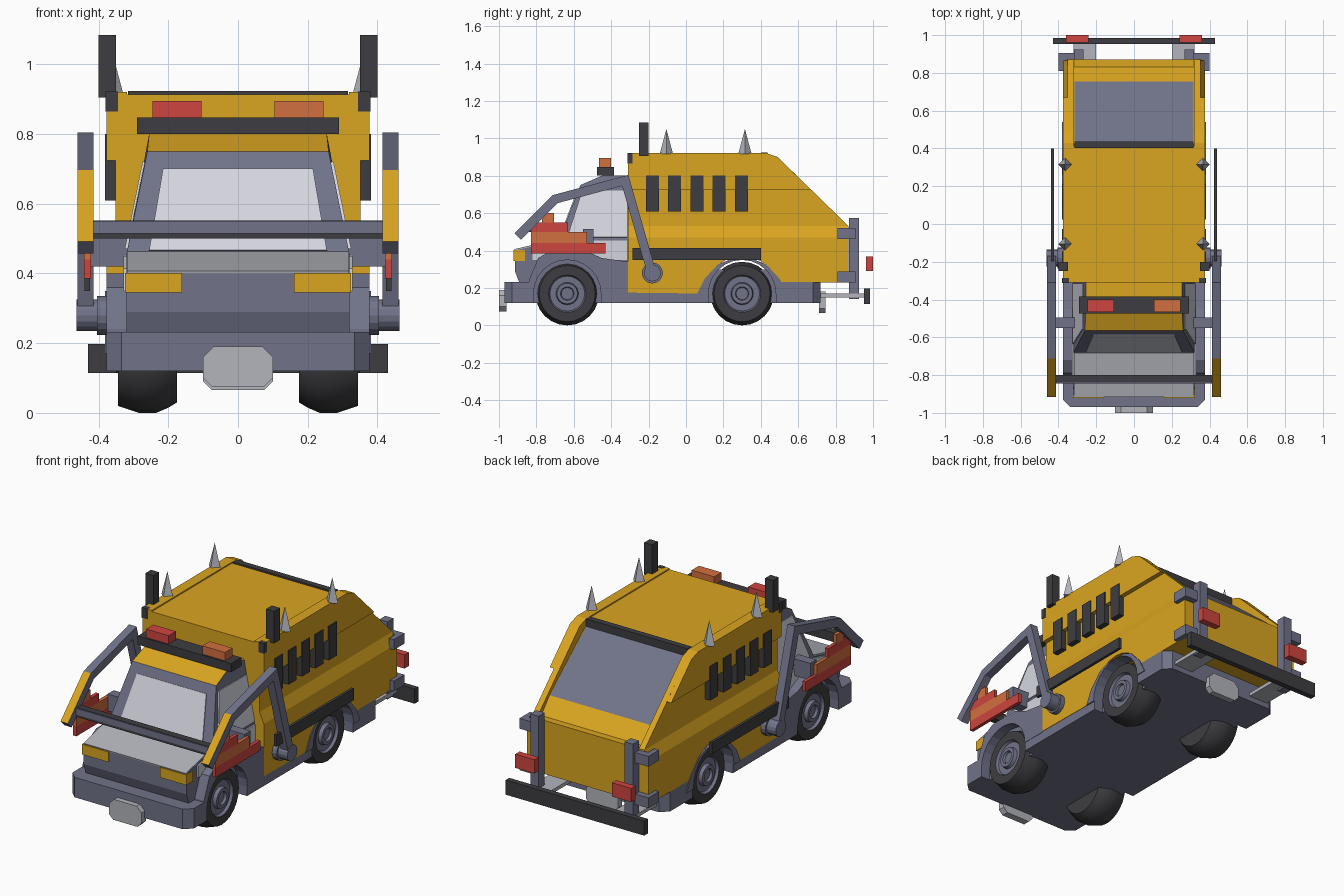
import bpy, bmesh, math
from mathutils import Vector

if "Cube" in bpy.data.objects:
    bpy.data.objects.remove(bpy.data.objects["Cube"])


def material(name, r, g, b):
    m = bpy.data.materials.new(name)
    m.diffuse_color = (r, g, b, 1)
    m.use_nodes = True
    m.node_tree.nodes["Principled BSDF"].inputs["Base Color"].default_value = m.diffuse_color
    return m


YELLOW = material("golden_yellow", 0.70, 0.376, 0.0144)
SLATE = material("slate_blue", 0.165, 0.172, 0.25)
DARK = material("dark_grey", 0.048, 0.048, 0.054)
PALE = material("pale_glass", 0.66, 0.67, 0.74)
GREY = material("light_grey", 0.45, 0.46, 0.50)
RED = material("red", 0.62, 0.06, 0.05)
ORANGE = material("orange", 0.64, 0.16, 0.05)


def finish(name, bm, *mats, rule=None):
    bmesh.ops.recalc_face_normals(bm, faces=bm.faces[:])
    bm.normal_update()
    if rule:
        for f in bm.faces:
            f.material_index = rule(f)
    me = bpy.data.meshes.new(name)
    bm.to_mesh(me)
    bm.free()
    for m in mats:
        me.materials.append(m)
    ob = bpy.data.objects.new(name, me)
    bpy.context.collection.objects.link(ob)
    return ob


def loft(bm, a, b):
    """Solid between two matching outlines."""
    va, vb = [bm.verts.new(p) for p in a], [bm.verts.new(p) for p in b]
    bm.faces.new(va)
    bm.faces.new(vb[::-1])
    for i in range(len(a)):
        j = (i + 1) % len(a)
        bm.faces.new((va[i], vb[i], vb[j], va[j]))


def flip(pts):
    return [(-p[0], p[1], p[2]) for p in pts]


def solid(name, a, b, *mats, mirror=False, rule=None):
    bm = bmesh.new()
    loft(bm, a, b)
    if mirror:
        loft(bm, flip(a), flip(b))
    return finish(name, bm, *mats, rule=rule)


def side(name, pts, x0, x1, *mats, mirror=False, rule=None):
    """Side profile (y, z) extruded along x."""
    return solid(name, [(x0, y, z) for y, z in pts], [(x1, y, z) for y, z in pts],
                 *mats, mirror=mirror, rule=rule)


def box(name, x0, x1, y0, y1, z0, z1, mat, mirror=False):
    return side(name, [(y0, z0), (y1, z0), (y1, z1), (y0, z1)], x0, x1, mat, mirror=mirror)


def plate(name, pts, mat, mirror=False, t=0.008):
    """Thin plate raised outward from a flat outline."""
    v = [Vector(p) for p in pts]
    n = (v[1] - v[0]).cross(v[2] - v[0]).normalized() * t
    return solid(name, v, [p + n for p in v], mat, mirror=mirror)


def arc(yc, r, n=12):
    return [(yc + r * math.cos(math.pi * i / n), 0.17 + r * math.sin(math.pi * i / n))
            for i in range(n + 1)]


FRONT_Y, REAR_Y = -0.635, 0.30

# Wheels: turned profile (x, radius), hub coloured by radius
tyre = [(0.175, 0), (0.175, 0.14), (0.2, 0.155), (0.235, 0.17), (0.285, 0.17), (0.345, 0.15),
        (0.345, 0.1), (0.33, 0.093), (0.33, 0.06), (0.35, 0.055), (0.35, 0.036),
        (0.336, 0.032), (0.336, 0)]
for label, yc in (("front", FRONT_Y), ("rear", REAR_Y)):
    for word, s in (("left", -1), ("right", 1)):
        bm, N = bmesh.new(), 24
        rings = [[bm.verts.new((s * x, yc + r * math.cos(2 * math.pi * k / N),
                                0.17 + r * math.sin(2 * math.pi * k / N))) for k in range(N)]
                 for x, r in tyre]
        for p, q in zip(rings, rings[1:]):
            for k in range(N):
                bm.faces.new((p[k], p[(k + 1) % N], q[(k + 1) % N], q[k]))
        bmesh.ops.remove_doubles(bm, verts=bm.verts[:], dist=1e-5)

        def hub(f):
            c = f.calc_center_median()
            return int(abs(c.x) > 0.325 and math.hypot(c.y - yc, c.z - 0.17) < 0.1)
        wheel = finish(f"{label}_{word}_wheel", bm, DARK, SLATE, rule=hub)
        bpy.context.view_layer.objects.active = wheel
        wheel.select_set(True)
        bpy.ops.object.shade_smooth_by_angle(angle=math.radians(25))
        wheel.select_set(False)

# Chassis, bumpers and sills
box("chassis", -0.32, 0.32, -0.85, 0.71, 0.12, 0.3, SLATE)
for name, e, y0, y1 in (("front_bumper", -1, -0.97, -0.815), ("rear_skirt", 1, 0.72, 0.48)):
    plan = [(-0.377, y1), (-0.377, y0 - e * 0.04), (-0.335, y0),
            (0.335, y0), (0.377, y0 - e * 0.04), (0.377, y1)]
    solid(name, [(x, y, 0.12) for x, y in plan], [(x, y, 0.232) for x, y in plan], SLATE)
box("sill", 0.3, 0.375, -0.455, 0.12, 0.12, 0.18, SLATE, True)
octagon = [(-0.1, 0.1), (-0.075, 0.075), (0.075, 0.075), (0.1, 0.1),
           (0.1, 0.16), (0.07, 0.19), (-0.07, 0.19), (-0.1, 0.16)]
for name, y0, y1, dz in (("front_plate", -1, -0.96, 0), ("rear_plate", 0.71, 0.745, -0.01)):
    solid(name, [(x, y0, z + dz) for x, z in octagon], [(x, y1, z + dz) for x, z in octagon], GREY)

# Wheel arches
side("front_fender", [(-0.84, 0.17), (-0.84, 0.24), (-0.79, 0.36), (-0.72, 0.40), (-0.54, 0.40),
                      (-0.45, 0.36), (-0.31, 0.34), (-0.31, 0.17)] + arc(FRONT_Y, 0.18),
     0.29, 0.377, SLATE, mirror=True)
side("rear_fender", [(0.06, 0.17), (0.10, 0.25), (0.17, 0.325), (0.23, 0.35), (0.37, 0.35),
                     (0.43, 0.325), (0.5, 0.25), (0.54, 0.17)] + arc(REAR_Y, 0.18),
     0.3, 0.382, SLATE, mirror=True)

# Cab: lower nose, tapered upper part with yellow roof
side("cab_nose", [(-0.88, 0.2), (-0.915, 0.29), (-0.915, 0.40), (-0.68, 0.455), (-0.31, 0.46),
                  (-0.31, 0.2)], -0.32, 0.32, SLATE)
cab = [(0.32, -0.68, 0.455), (0.26, -0.565, 0.75), (0.255, -0.45, 0.80),
       (0.255, -0.30, 0.80), (0.32, -0.30, 0.455)]
solid("cab_top", cab, flip(cab), SLATE, YELLOW,
      rule=lambda f: int(f.normal.z > 0.5 and f.calc_center_median().z > 0.7))
plate("hood", [(-0.318, -0.915, 0.40), (0.318, -0.915, 0.40), (0.318, -0.68, 0.455),
               (-0.318, -0.68, 0.455)], GREY)
plate("windshield", [(-0.255, -0.676, 0.465), (0.255, -0.676, 0.465), (0.215, -0.585, 0.70),
                     (-0.215, -0.585, 0.70)], PALE, t=0.005)


def on_cab(y, z):
    return (0.32 - (z - 0.455) * 0.2034, y, z)


plate("side_window", [on_cab(-0.635, 0.47), on_cab(-0.315, 0.47), on_cab(-0.315, 0.72),
                      on_cab(-0.555, 0.72)], PALE, True)
plate("door_panel", [(0.32, -0.82, 0.35), (0.32, -0.315, 0.35), (0.32, -0.315, 0.455),
                     (0.32, -0.68, 0.45), (0.32, -0.82, 0.415)], PALE, True)
box("headlight", 0.16, 0.324, -0.921, -0.86, 0.345, 0.402, YELLOW, True)

# Roof light bar
box("light_bar", -0.29, 0.29, -0.475, -0.385, 0.80, 0.848, DARK)
box("red_beacon", -0.245, -0.105, -0.465, -0.40, 0.848, 0.895, RED)
box("orange_beacon", 0.105, 0.245, -0.465, -0.40, 0.848, 0.895, ORANGE)

# Rear body: arched lower hull, shoulder, walls and recessed tailgate
side("lower_body", [(0.87, 0.23), (0.87, 0.47), (-0.31, 0.47), (-0.31, 0.175)]
     + arc(REAR_Y, 0.2)[::-1] + [(0.51, 0.23)], -0.377, 0.377, YELLOW)
solid("body_shoulder",
      [(-0.377, -0.31, 0.47), (0.377, -0.31, 0.47), (0.377, 0.87, 0.47), (-0.377, 0.87, 0.47)],
      [(-0.351, -0.31, 0.53), (0.351, -0.31, 0.53), (0.351, 0.87, 0.53), (-0.351, 0.87, 0.53)],
      YELLOW)
slope = [(0.49, 0.90), (0.43, 0.921), (-0.31, 0.921)]
side("body_wall", [(-0.31, 0.52), (0.87, 0.53)] + slope, 0.318, 0.351, YELLOW, mirror=True)
side("upper_side", [(-0.31, 0.724), (0.67, 0.724)] + slope, 0.35, 0.377, YELLOW, mirror=True)
side("body_core", [(-0.31, 0.5), (0.83, 0.5), (0.83, 0.53), (0.755, 0.615), (0.43, 0.885),
                   (0.41, 0.914), (-0.31, 0.914)], -0.32, 0.32, YELLOW)
plate("rear_window", [(0.315, 0.435, 0.881), (-0.315, 0.435, 0.881), (-0.315, 0.755, 0.615),
                      (0.315, 0.755, 0.615)], SLATE)
box("window_header", -0.316, 0.316, 0.402, 0.436, 0.87, 0.923, DARK)

# Side vents, rails, roof fittings
for i in range(5):
    y = -0.215 + i * 0.119
    box(f"side_vent_{i + 1}", 0.34, 0.382, y, y + 0.07, 0.61, 0.80, DARK, True)
box("side_rail", 0.424, 0.44, -0.285, 0.40, 0.35, 0.415, DARK, True)
box("corner_block", 0.345, 0.38, -0.312, -0.285, 0.865, 0.922, DARK, True)
box("exhaust_stack", 0.35, 0.40, -0.25, -0.20, 0.905, 1.085, DARK, True)
for i, yc in enumerate((-0.105, 0.315)):
    bm = bmesh.new()
    for s in (-1, 1):
        ring = [bm.verts.new((s * 0.365 + dx, yc + dy, 0.915))
                for dx, dy in ((0.036, 0), (0, 0.036), (-0.036, 0), (0, -0.036))]
        tip = bm.verts.new((s * 0.365, yc, 1.05))
        bm.faces.new(ring)
        for k in range(4):
            bm.faces.new((ring[k], ring[(k + 1) % 4], tip))
    finish(f"roof_spike_{i + 1}", bm, GREY)

# Lifting arms: bent beam with yellow tips, pivot, stub and cross bar
path = [Vector(p) for p in ((-0.18, 0.27), (-0.325, 0.775), (-0.70, 0.675), (-0.90, 0.475))]
outer, inner = [], []
for i, p in enumerate(path):
    dirs = [(b - a).normalized() for a, b in zip(path, path[1:])]
    d0, d1 = dirs[max(i - 1, 0)], dirs[min(i, 2)]
    n0, n1 = Vector((d0.y, -d0.x)), Vector((d1.y, -d1.x))
    m = (n0 + n1).normalized()
    m *= 0.024 / m.dot(n1)
    outer.append(tuple(p + m))
    inner.append(tuple(p - m))
side("lift_arm", outer + inner[::-1], 0.414, 0.46, SLATE, YELLOW, mirror=True,
     rule=lambda f: int(f.calc_center_median().y < -0.72 and f.normal.z > 0.3))
disc = [(-0.18 + 0.056 * math.cos(k * math.pi / 8), 0.28 + 0.056 * math.sin(k * math.pi / 8))
        for k in range(16)]
side("arm_pivot", disc, 0.36, 0.405, SLATE, mirror=True)
side("arm_pivot_cap", [(-0.18 + (y + 0.18) * 0.8, 0.28 + (z - 0.28) * 0.8) for y, z in disc],
     0.405, 0.463, SLATE, mirror=True)
box("arm_stub", 0.3, 0.425, -0.55, -0.495, 0.42, 0.515, SLATE, True)
box("cross_bar_face", -0.42, 0.42, -0.845, -0.834, 0.515, 0.55, SLATE)
box("cross_bar", -0.42, 0.42, -0.84, -0.80, 0.50, 0.552, DARK)

# Stepped coloured panels under the arms
for i, (y0, y1, z0, z1, mat) in enumerate((
        (-0.83, -0.43, 0.385, 0.44, RED), (-0.83, -0.53, 0.44, 0.50, ORANGE),
        (-0.83, -0.63, 0.50, 0.55, RED), (-0.77, -0.705, 0.55, 0.60, ORANGE))):
    box(f"side_panel_{i + 1}", 0.422, 0.442, y0, y1, z0, z1, mat, True)

# Rear frame: posts, brackets, lamps and bar
box("rear_post", 0.267, 0.318, 0.872, 0.925, 0.14, 0.575, SLATE, True)
for label, z in (("lower", 0.23), ("upper", 0.463)):
    box(f"{label}_bracket", 0.3, 0.40, 0.865, 0.905, z, z + 0.058, SLATE, True)
    box(f"{label}_bracket_side", 0.37, 0.40, 0.81, 0.87, z, z + 0.058, SLATE, True)
box("rear_bar_mount", 0.2, 0.32, 0.71, 0.958, 0.15, 0.17, GREY, True)
box("rear_bar", -0.43, 0.43, 0.953, 0.985, 0.115, 0.197, DARK)
box("tail_lamp", 0.24, 0.36, 0.962, 1.0, 0.29, 0.367, RED, True)
